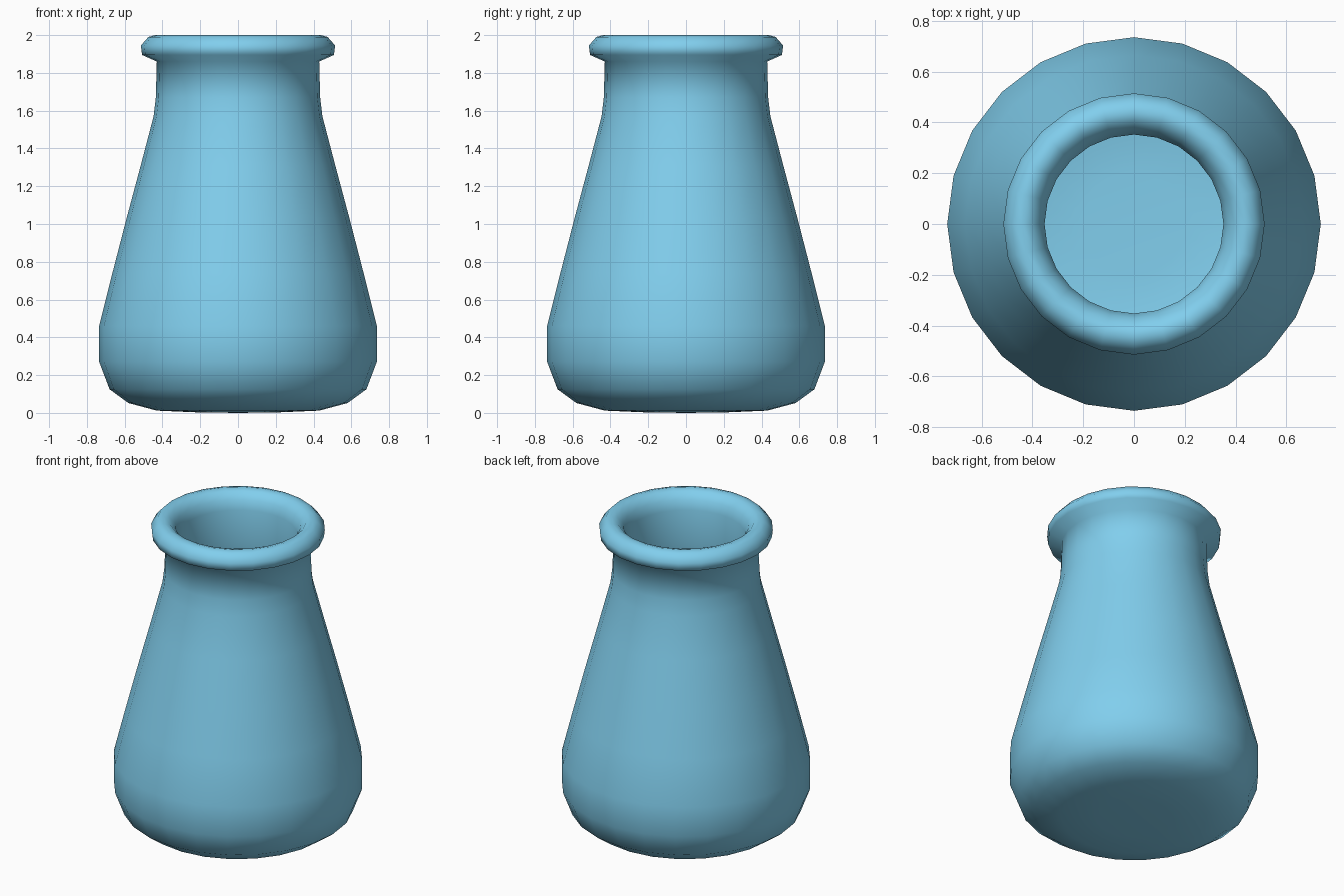
import bpy, bmesh, math

if "Cube" in bpy.data.objects:
    bpy.data.objects.remove(bpy.data.objects["Cube"])

SEGMENTS = 24

# Profile (radius, height): underside, outer wall, rolled lip, inner wall, inner floor
outer = [(0, 0), (0.22, 0.003), (0.43, 0.012), (0.58, 0.052), (0.68, 0.125),
         (0.735, 0.27), (0.735, 0.46), (0.665, 0.74), (0.59, 1.03), (0.515, 1.31),
         (0.447, 1.57), (0.435, 1.67), (0.43, 1.86)]
lip = [(0.508, 1.895), (0.514, 1.945), (0.475, 1.99), (0.44, 2.0),
       (0.405, 1.99), (0.37, 1.95), (0.352, 1.89)]
inner = [(0.352, 1.68), (0.362, 1.56), (0.43, 1.3), (0.505, 1.02), (0.58, 0.73),
         (0.65, 0.45), (0.65, 0.29), (0.61, 0.19), (0.53, 0.125), (0.41, 0.09),
         (0.2, 0.082), (0, 0.08)]


def lathe(name, profile):
    bm = bmesh.new()
    verts = [bm.verts.new((r, 0, z)) for r, z in profile]
    edges = [bm.edges.new(pair) for pair in zip(verts, verts[1:])]
    bmesh.ops.spin(bm, geom=verts + edges, cent=(0, 0, 0), axis=(0, 0, 1),
                   angle=math.tau, steps=SEGMENTS, use_duplicate=False)
    bmesh.ops.remove_doubles(bm, verts=bm.verts[:], dist=0.0005)
    bmesh.ops.recalc_face_normals(bm, faces=bm.faces[:])
    for face in bm.faces:
        face.smooth = True
    mesh = bpy.data.meshes.new(name)
    bm.to_mesh(mesh)
    bm.free()
    obj = bpy.data.objects.new(name, mesh)
    bpy.context.collection.objects.link(obj)
    return obj


# Hollow flask with a rolled rim
flask = lathe("flask", outer + lip + inner)

# Light blue material
blue = bpy.data.materials.new("light_blue")
blue.diffuse_color = (0.22, 0.62, 0.85, 1)
blue.use_nodes = True
blue.node_tree.nodes["Principled BSDF"].inputs["Base Color"].default_value = blue.diffuse_color
flask.data.materials.append(blue)
